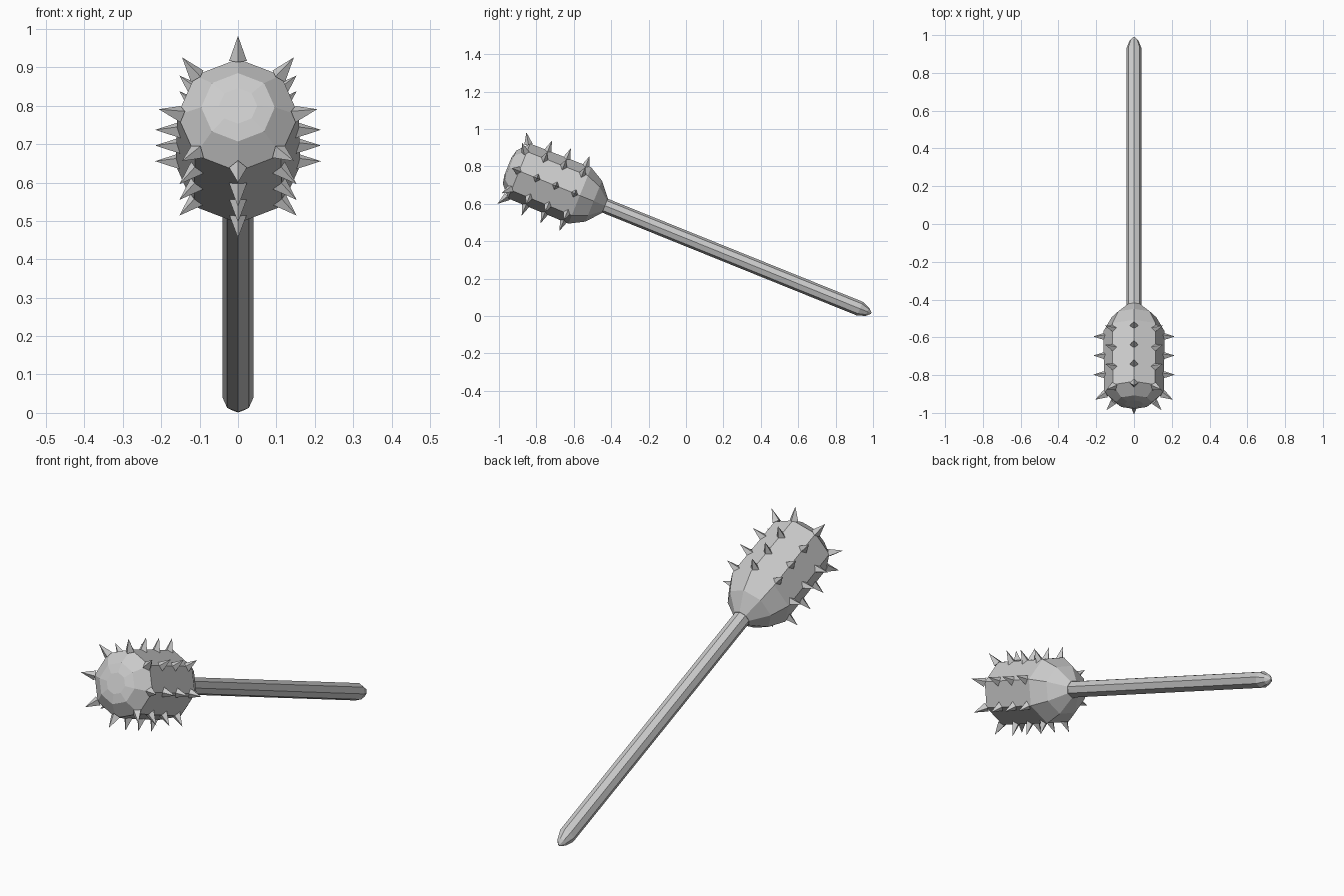
import bpy, bmesh, math
from mathutils import Vector

if "Cube" in bpy.data.objects:
    bpy.data.objects.remove(bpy.data.objects["Cube"])

# club axis: runs from the handle tip up toward the head
TIP = Vector((0, 0.99, 0.015))
A = math.radians(22)
D = Vector((0, -math.cos(A), math.sin(A)))
U = Vector((0, math.sin(A), math.cos(A)))
X = Vector((1, 0, 0))


def radial(a):
    return X * math.sin(a) + U * math.cos(a)


def finish(bm, name):
    bmesh.ops.recalc_face_normals(bm, faces=bm.faces)
    me = bpy.data.meshes.new(name)
    bm.to_mesh(me)
    bm.free()
    ob = bpy.data.objects.new(name, me)
    bpy.context.collection.objects.link(ob)


def lathe(name, profile, n=8):
    bm = bmesh.new()
    rings = [[bm.verts.new(TIP + D * t + radial(2 * math.pi * i / n) * r)
              for i in range(n)] for t, r in profile]
    for a, b in zip(rings, rings[1:]):
        for i in range(n):
            j = (i + 1) % n
            bm.faces.new((a[i], a[j], b[j], b[i]))
    bm.faces.new(rings[0])
    bm.faces.new(rings[-1])
    finish(bm, name)


# handle with pointed butt
lathe("handle", [(0, 0.004), (0.022, 0.024), (0.065, 0.04), (1.56, 0.04)])

# head: tapered neck, octagonal barrel, shallow domed end
lathe("head", [(1.535, 0.042), (1.60, 0.118), (1.68, 0.162),
               (2.03, 0.158), (2.085, 0.096), (2.095, 0.05)])

# spikes: four rings of eight, the front ring leaning forward
bm = bmesh.new()
for k in range(4):
    t = 1.71 + 0.109 * k
    lean = 0.55 if k == 3 else 0
    for i in range(8):
        r = radial(math.pi * i / 4)
        side = D.cross(r)
        out = r * math.cos(lean) + D * math.sin(lean)
        fwd = D * math.cos(lean) - r * math.sin(lean)
        c = TIP + D * t + r * 0.15
        base = [bm.verts.new(c + v * 0.023) for v in (fwd, side, -fwd, -side)]
        tip = bm.verts.new(c + out * 0.066)
        for j in range(4):
            bm.faces.new((base[j], base[(j + 1) % 4], tip))
        bm.faces.new(base)
finish(bm, "spikes")
